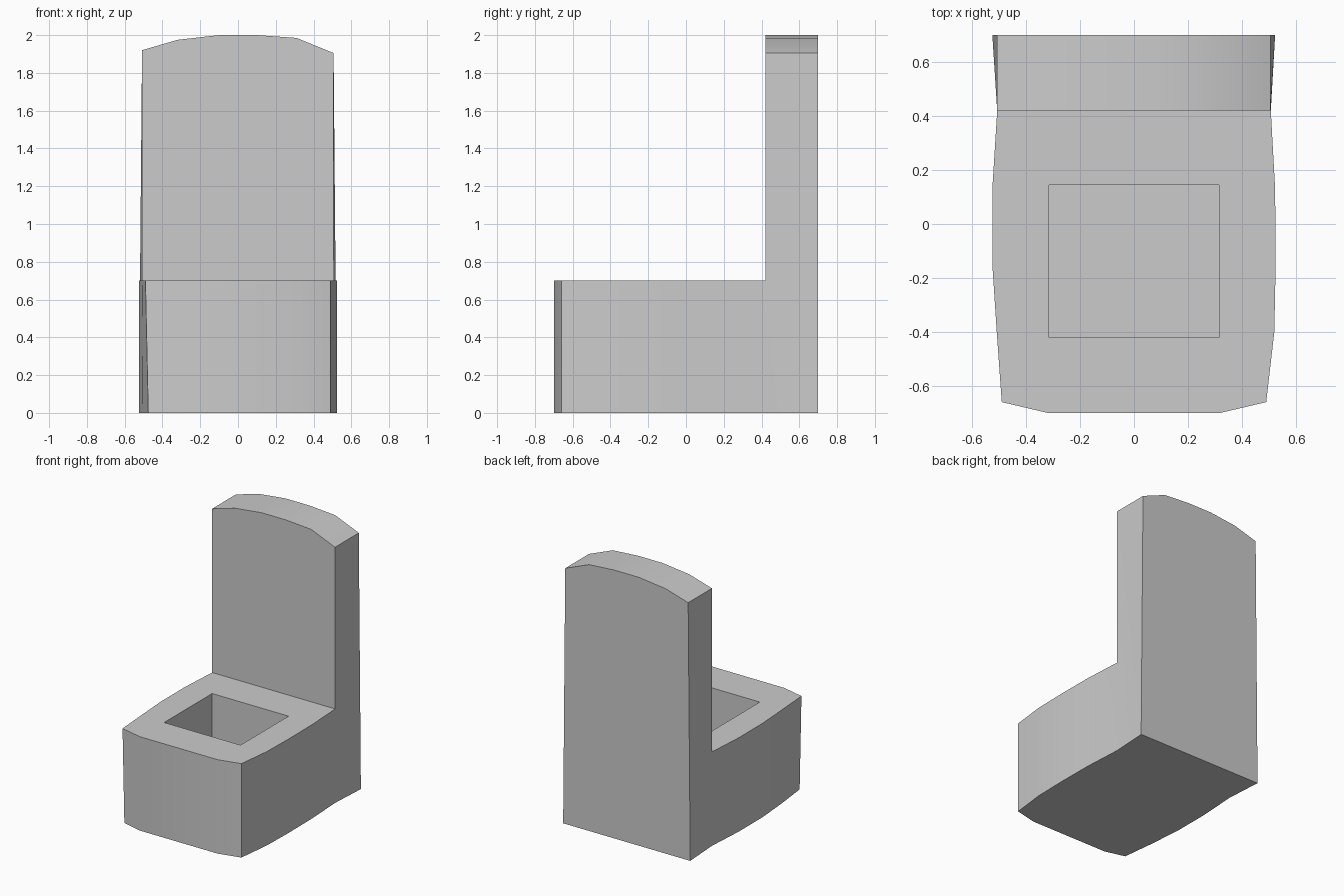
import bpy, bmesh, math

if "Cube" in bpy.data.objects:
    bpy.data.objects.remove(bpy.data.objects["Cube"])

SEAT_Z, BACK_IN, BACK_OUT = 0.70, 0.42, 0.70
bm = bmesh.new()


def verts(points):
    return [bm.verts.new(p) for p in points]


def strip(a, b, closed=False):
    # Quads between two matching rows of vertices
    n = len(a)
    for i in range(n if closed else n - 1):
        j = (i + 1) % n
        bm.faces.new((a[i], a[j], b[j], b[i]))


# Base walls: plan outline from right backrest edge, round the front, to the left
outline = [(0.507, BACK_IN), (0.523, 0.13), (0.525, -0.15), (0.52, -0.40),
           (0.49, -0.66), (0.32, -0.70), (-0.32, -0.70), (-0.49, -0.66),
           (-0.508, -0.41), (-0.525, -0.15), (-0.525, 0.13), (-0.507, BACK_IN)]
lean = {7: 0.015, 8: 0.004}  # front left corner leans slightly outwards
low = verts((x + lean.get(i, 0), y, 0) for i, (x, y) in enumerate(outline))
seat = verts((x, y, SEAT_Z) for x, y in outline)
strip(low, seat)

# Backrest with an arched top, wider at the foot of its rear face
arch = [(0.506, 1.905), (0.31, 1.985), (0.10, 2.0), (-0.10, 2.0),
        (-0.32, 1.975), (-0.508, 1.92)]
top_in = verts((x, BACK_IN, z) for x, z in arch)
top_out = verts((x, BACK_OUT, z) for x, z in arch)
foot = verts([(0.523, BACK_OUT, 0), (-0.525, BACK_OUT, 0)])
strip(top_in, top_out)
bm.faces.new([seat[0]] + top_in + [seat[-1]])
bm.faces.new([foot[0]] + top_out + [foot[1]])
for k, f in ((0, foot[0]), (-1, foot[1])):
    bm.faces.new((low[k], f, top_out[k], top_in[k], seat[k]))

# Underside, which also closes the pocket
bm.faces.new(low + [foot[1], foot[0]])

# Square pocket sunk through the seat
square = [(0.315, 0.145), (0.315, -0.42), (-0.315, -0.42), (-0.315, 0.145)]
rim = verts((x, y, SEAT_Z) for x, y in square)
floor = verts((x, y, 0) for x, y in square)
strip(rim, floor, closed=True)

# Seat surface around the pocket
edges = []
for loop in (seat, rim):
    for i in range(len(loop)):
        a, b = loop[i], loop[(i + 1) % len(loop)]
        edges.append(bm.edges.get((a, b)) or bm.edges.new((a, b)))
bmesh.ops.triangle_fill(bm, edges=edges, use_beauty=True, normal=(0, 0, 1))

bmesh.ops.recalc_face_normals(bm, faces=bm.faces)
mesh = bpy.data.meshes.new("chair")
bm.to_mesh(mesh)
bm.free()
chair = bpy.data.objects.new("chair", mesh)
bpy.context.collection.objects.link(chair)
bpy.context.view_layer.objects.active = chair
chair.select_set(True)
bpy.ops.object.shade_smooth_by_angle(angle=math.radians(30))
